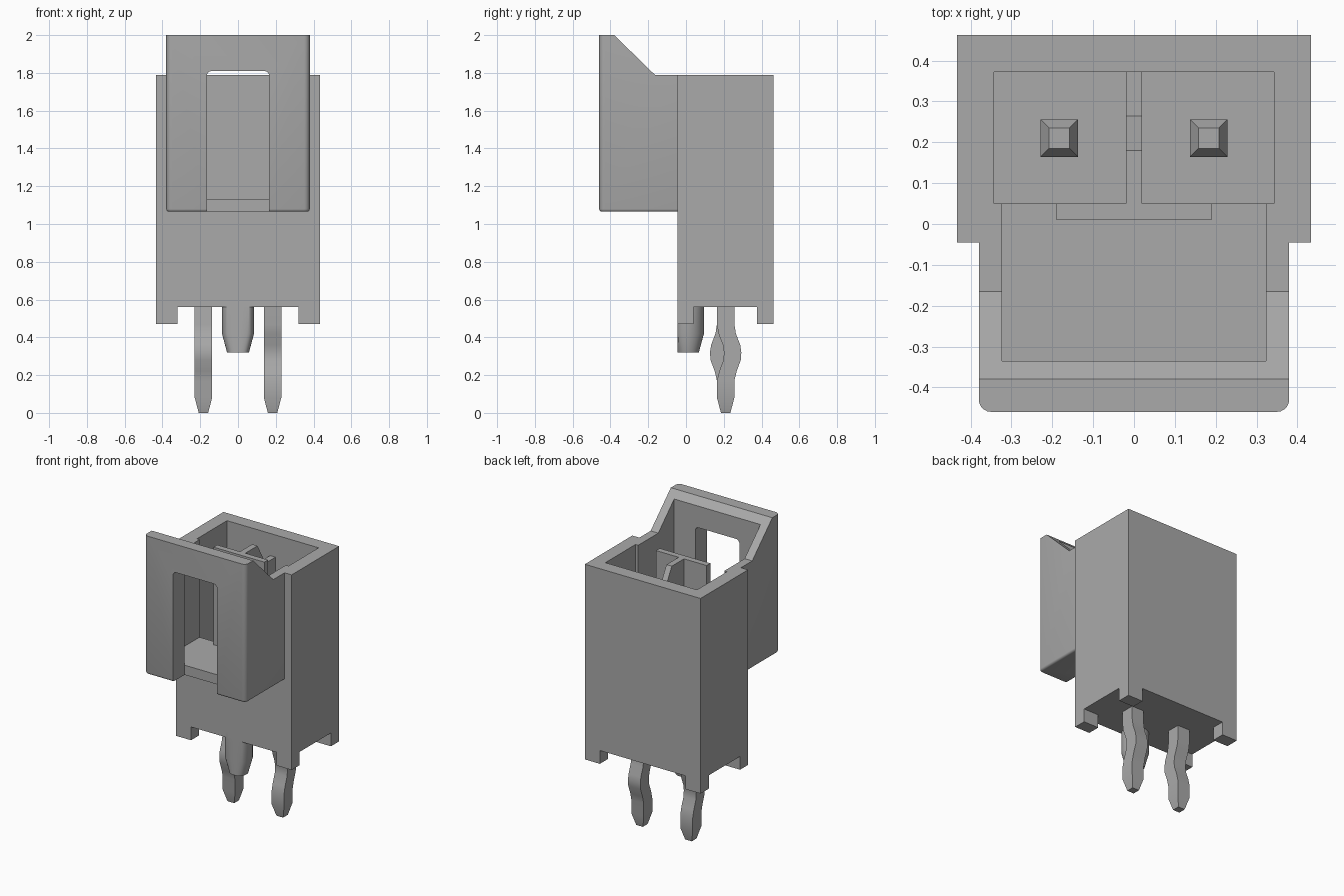
import bpy
import bmesh
import math

old = bpy.data.objects.get("Cube")
if old:
    bpy.data.objects.remove(old, do_unlink=True)

grey = bpy.data.materials.new("plain_grey")
grey.use_nodes = True
GREY = (0.4, 0.4, 0.4, 1)
grey.diffuse_color = GREY
grey.node_tree.nodes["Principled BSDF"].inputs["Base Color"].default_value = GREY


def make(name, bm):
    bmesh.ops.recalc_face_normals(bm, faces=bm.faces)
    mesh = bpy.data.meshes.new(name)
    bm.to_mesh(mesh)
    bm.free()
    mesh.materials.append(grey)
    ob = bpy.data.objects.new(name, mesh)
    bpy.context.collection.objects.link(ob)
    return ob


def loft(name, rings):
    """Skin a stack of matching closed rings and cap both ends."""
    bm = bmesh.new()
    loops = [[bm.verts.new(p) for p in ring] for ring in rings]
    for a, b in zip(loops, loops[1:]):
        for i in range(len(a)):
            j = (i + 1) % len(a)
            bm.faces.new((a[i], a[j], b[j], b[i]))
    bm.faces.new(loops[0])
    bm.faces.new(loops[-1])
    return make(name, bm)


def rect(x0, x1, y0, y1, z):
    return [(x0, y0, z), (x1, y0, z), (x1, y1, z), (x0, y1, z)]


def box(name, x0, x1, y0, y1, z0, z1):
    return loft(name, [rect(x0, x1, y0, y1, z) for z in (z0, z1)])


def extrude_x(name, half, profile):
    return loft(name, [[(x, y, z) for y, z in profile] for x in (-half, half)])


def bevel(ob, width, segments, test):
    bm = bmesh.new()
    bm.from_mesh(ob.data)
    edges = [e for e in bm.edges if test(e.verts[0].co, e.verts[1].co)]
    bmesh.ops.bevel(bm, geom=edges, offset=width, segments=segments,
                    profile=0.5, affect='EDGES')
    bm.to_mesh(ob.data)
    bm.free()


def combine(ob, tool, operation):
    tool.hide_render = True
    mod = ob.modifiers.new("combine", 'BOOLEAN')
    mod.operation = operation
    mod.solver = 'EXACT'
    mod.object = tool
    bpy.context.view_layer.update()
    graph = bpy.context.evaluated_depsgraph_get()
    mesh = bpy.data.meshes.new_from_object(ob.evaluated_get(graph))
    ob.modifiers.clear()
    ob.data = mesh
    bpy.data.objects.remove(tool, do_unlink=True)


def smooth(ob, angle=35):
    bpy.ops.object.select_all(action='DESELECT')
    ob.select_set(True)
    bpy.context.view_layer.objects.active = ob
    bpy.ops.object.shade_smooth_by_angle(angle=math.radians(angle))


W, FRONT, BACK = 0.433, -0.045, 0.463
BASE, FOOT, TOP = 0.56, 0.47, 1.79
SHELF, LATCH_LOW = 1.13, 1.065

# Housing block with the underside relieved to leave four corner feet
housing = box("housing", -W, W, FRONT, BACK, FOOT, TOP)
combine(housing, box("cut", -0.32, 0.32, -0.2, 0.6, 0.4, BASE), 'DIFFERENCE')
combine(housing, box("cut", -0.6, 0.6, 0.04, 0.375, 0.4, BASE), 'DIFFERENCE')

# Projecting latch hood with softened front and lower edges
hood = extrude_x("hood", 0.38, [(-0.46, LATCH_LOW), (0.02, LATCH_LOW),
                                (0.02, TOP), (-0.165, TOP), (-0.38, 2), (-0.46, 2)])
bevel(hood, 0.03, 5, lambda a, b: a.y < -0.45 and b.y < -0.45 and abs(a.x - b.x) < 0.01)
bevel(hood, 0.014, 3, lambda a, b: a.z < 1.07 and b.z < 1.07 and min(a.y, b.y) < 0)
combine(housing, hood, 'UNION')

# Latch channel, contact cavity and front slot
combine(housing, box("cut", -0.323, 0.323, -0.335, 0.06, SHELF, 2.2), 'DIFFERENCE')
combine(housing, box("cut", -0.343, 0.343, 0.05, 0.372, 0.75, 2.2), 'DIFFERENCE')
slot = box("cut", -0.165, 0.165, -0.6, -0.335, 0.9, 1.81)
bevel(slot, 0.025, 4, lambda a, b: a.z > 1.8 and b.z > 1.8 and abs(a.x - b.x) < 0.01)
combine(housing, slot, 'DIFFERENCE')
smooth(housing)

# Cross wall and the sloped rib between the two contacts
box("cross_wall", -0.19, 0.19, 0.01, 0.05, SHELF - 0.02, TOP)
extrude_x("divider_rib", 0.02, [(0.045, 0.74), (0.045, TOP), (0.18, TOP),
                                (0.265, 1.64), (0.38, 1.64), (0.38, 0.74)])

# Locating peg: tapered round post with a flat front
peg_rings = []
for z, r in ((0.32, 0.058), (0.42, 0.085), (0.6, 0.085)):
    ring = []
    for i in range(32):
        a = 2 * math.pi * i / 32
        ring.append((r * math.cos(a), max(FRONT, 0.01 + r * math.sin(a)), z))
    peg_rings.append(ring)
peg = loft("locating_peg", peg_rings)
smooth(peg)

# Contact pins: straight above, kinked in opposite directions below
H, T, PIN_Y = 0.046, 0.025, 0.21
KINK = [(0.08, 0), (0.17, 0), (0.22, 0.012), (0.28, 0.034), (0.32, 0.037),
        (0.36, 0.031), (0.42, 0.008), (0.47, 0), (1.46, 0)]
for name, side in (("left_pin", 1), ("right_pin", -1)):
    x = side * 0.183
    levels = [(0, 0, T)] + [(z, d, H) for z, d in KINK] + [(1.5, 0, T)]
    pin = loft(name, [rect(x - h, x + h, PIN_Y + side * d - h, PIN_Y + side * d + h, z)
                      for z, d, h in levels])
    smooth(pin, 25)
